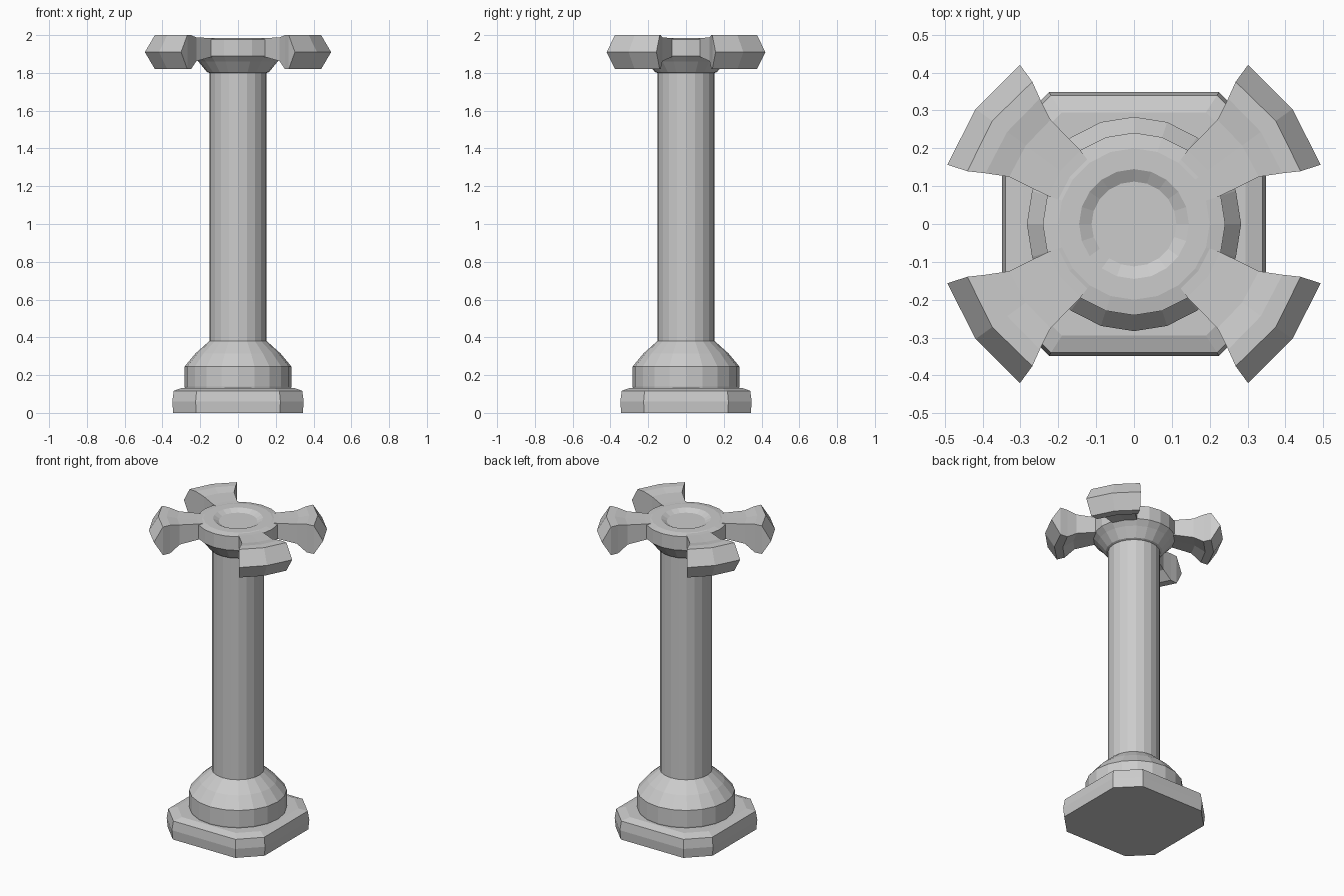
import bpy, bmesh
from math import sin, cos, pi, radians

if "Cube" in bpy.data.objects:
    bpy.data.objects.remove(bpy.data.objects["Cube"])

SIDES = 20


def loft(name, rings):
    """Skin a list of equal-length point rings, cap both ends."""
    bm = bmesh.new()
    loops = [[bm.verts.new(p) for p in ring] for ring in rings]
    n = len(loops[0])
    for a, b in zip(loops, loops[1:]):
        for i in range(n):
            j = (i + 1) % n
            bm.faces.new((a[i], a[j], b[j], b[i]))
    bm.faces.new(loops[0][::-1])
    bm.faces.new(loops[-1])
    bmesh.ops.remove_doubles(bm, verts=bm.verts[:], dist=1e-5)
    bmesh.ops.recalc_face_normals(bm, faces=bm.faces[:])
    mesh = bpy.data.meshes.new(name)
    bm.to_mesh(mesh)
    bm.free()
    obj = bpy.data.objects.new(name, mesh)
    bpy.context.collection.objects.link(obj)
    return obj


def lathe(name, profile):
    return loft(name, [[(r * cos(2 * pi * i / SIDES), r * sin(2 * pi * i / SIDES), z)
                        for i in range(SIDES)] for r, z in profile])


# Square foot plate with cut corners
def octagon(h, z):
    c = h * 0.645
    return [(h, -c, z), (h, c, z), (c, h, z), (-c, h, z),
            (-h, c, z), (-h, -c, z), (-c, -h, z), (c, -h, z)]


loft("foot_plate", [octagon(0.343, 0), octagon(0.348, 0.06),
                    octagon(0.34, 0.117), octagon(0.295, 0.133)])

# Collar tapering into the column
lathe("collar", [(0.275, 0.10), (0.283, 0.14), (0.283, 0.245),
                 (0.225, 0.315), (0.15, 0.382)])

# Column shaft
lathe("column", [(0.152, 0.37), (0.152, 1.81)])

# Flared hub with dished top
lathe("hub", [(0.152, 1.80), (0.165, 1.805), (0.21, 1.86), (0.241, 1.89),
              (0.241, 1.978), (0.20, 1.986), (0.145, 1.986),
              (0.112, 1.968)])

# Wheel arms: (edge along, middle along, half width, top z, bottom z)
STATIONS = [(0.19, 0.20, 0.062, 1.984, 1.885),
            (0.228, 0.240, 0.074, 1.984, 1.885),
            (0.340, 0.353, 0.093, 1.988, 1.862),
            (0.396, 0.414, 0.122, 2.0, 1.82),
            (0.438, 0.463, 0.146, 2.0, 1.82),
            (0.491, 0.517, 0.163, 1.91, 1.91)]


def arm(name, angle):
    ca, sa = cos(angle), sin(angle)

    def place(u, v, z):
        return (u * ca - v * sa, u * sa + v * ca, z)

    rings = [[place(e, -w, t), place(m, 0, t), place(e, w, t),
              place(e, w, b), place(m, 0, b), place(e, -w, b)]
             for e, m, w, t, b in STATIONS[:-1]]
    obj = loft(name, rings)
    # Replace the flat end cap with a pointed outer rim
    bm = bmesh.new()
    bm.from_mesh(obj.data)
    bm.verts.ensure_lookup_table()
    end = [min(bm.verts, key=lambda v: sum((a - b) ** 2 for a, b in zip(v.co, p)))
           for p in rings[-1]]
    cap = [f for f in bm.faces if set(f.verts) == set(end)]
    bmesh.ops.delete(bm, geom=cap, context='FACES_ONLY')
    e, m, w, z, _ = STATIONS[-1]
    tip = [bm.verts.new(place(*p)) for p in ((e, -w, z), (m, 0, z), (e, w, z))]
    tl, tm, tr, br, bmid, bl = end
    for f in ((tl, tm, tip[1], tip[0]), (tm, tr, tip[2], tip[1]),
              (bl, tip[0], tip[1], bmid), (bmid, tip[1], tip[2], br),
              (tl, tip[0], bl), (tr, br, tip[2])):
        bm.faces.new(f)
    bmesh.ops.recalc_face_normals(bm, faces=bm.faces[:])
    bm.to_mesh(obj.data)
    bm.free()


for i, deg in enumerate((36, 144, 216, 324)):
    arm(f"wheel_arm_{i + 1}", radians(deg))
